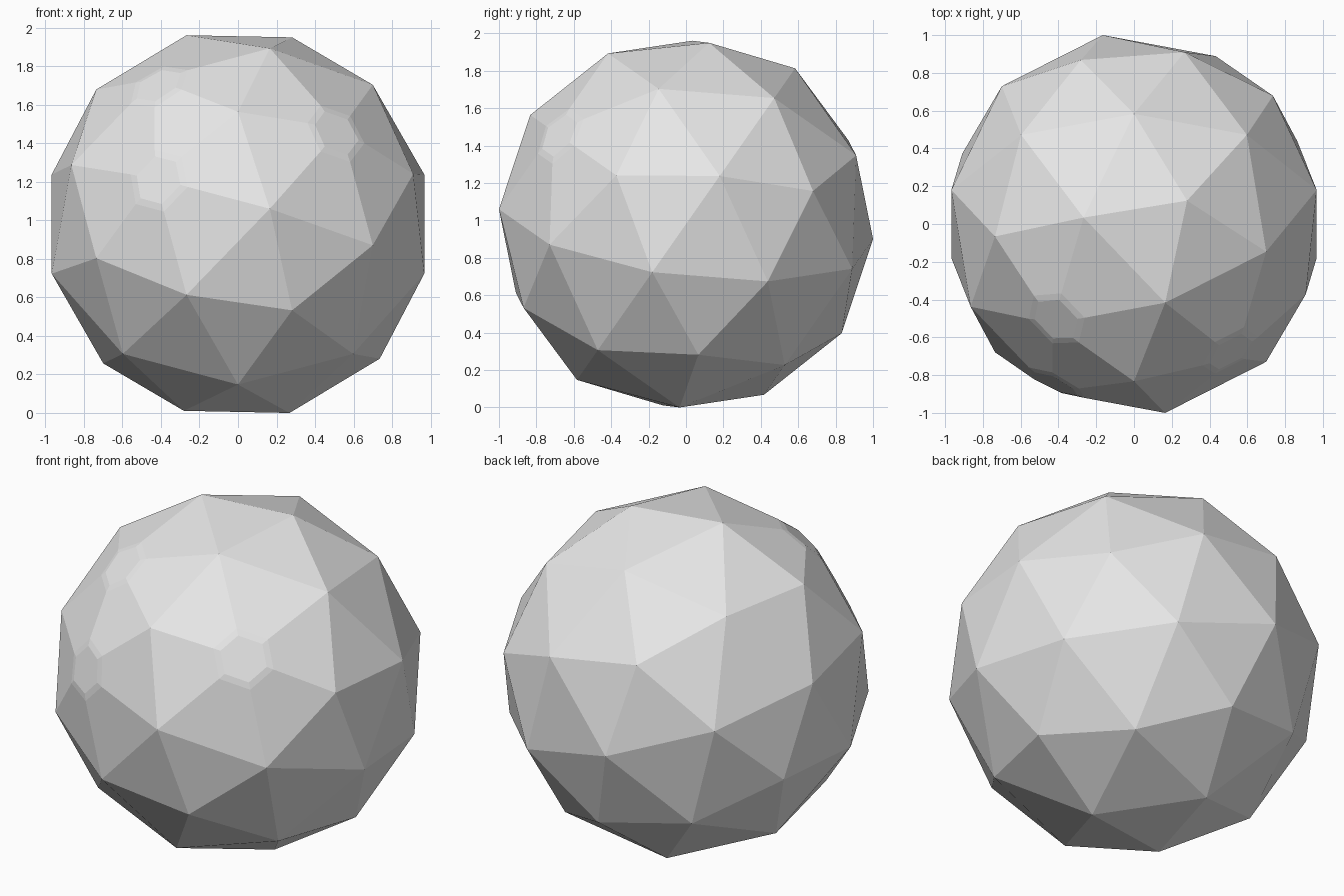
import bpy
import bmesh
from math import radians, cos, sin
from mathutils import Matrix, Vector

cube = bpy.data.objects.get("Cube")
if cube:
    bpy.data.objects.remove(cube, do_unlink=True)

RADIUS = 1.0167
CENTRE_Z = 0.98

# Plain grey material
grey = bpy.data.materials.new("light_grey")
grey.use_nodes = True
colour = (0.8, 0.8, 0.8, 1.0)
grey.diffuse_color = colour
grey.node_tree.nodes["Principled BSDF"].inputs["Base Color"].default_value = colour

# Low-poly ball
bm = bmesh.new()
bmesh.ops.create_icosphere(bm, subdivisions=2, radius=RADIUS)

# Three finger spots on the ring of corners around the pole
spots = []
for azimuth in (0, 144, 216):
    a = radians(azimuth)
    target = Vector((0.5257 * cos(a), 0.5257 * sin(a), 0.8507)) * RADIUS
    spots.append(min(bm.verts, key=lambda v: (v.co - target).length))

# Cut each corner to a hexagon, then inset it for a shallow rim
cut = bmesh.ops.bevel(bm, geom=spots, offset=0.18, offset_type='OFFSET',
                      segments=1, profile=0.5, affect='VERTICES',
                      clamp_overlap=False)
bm.normal_update()
caps = [f for f in cut["faces"] if f.is_valid and len(f.verts) == 6
        and f.calc_area() < 0.15]
bmesh.ops.inset_individual(bm, faces=caps, thickness=0.04, depth=0.008)

# Tip the pole toward the front and stand the ball on the ground
bm.transform(Matrix.Translation((0, 0, CENTRE_Z)) @ Matrix.Rotation(radians(55), 4, 'X'))
bm.normal_update()

mesh = bpy.data.meshes.new("ball")
bm.to_mesh(mesh)
bm.free()
mesh.materials.append(grey)
ball = bpy.data.objects.new("ball", mesh)
bpy.context.collection.objects.link(ball)
